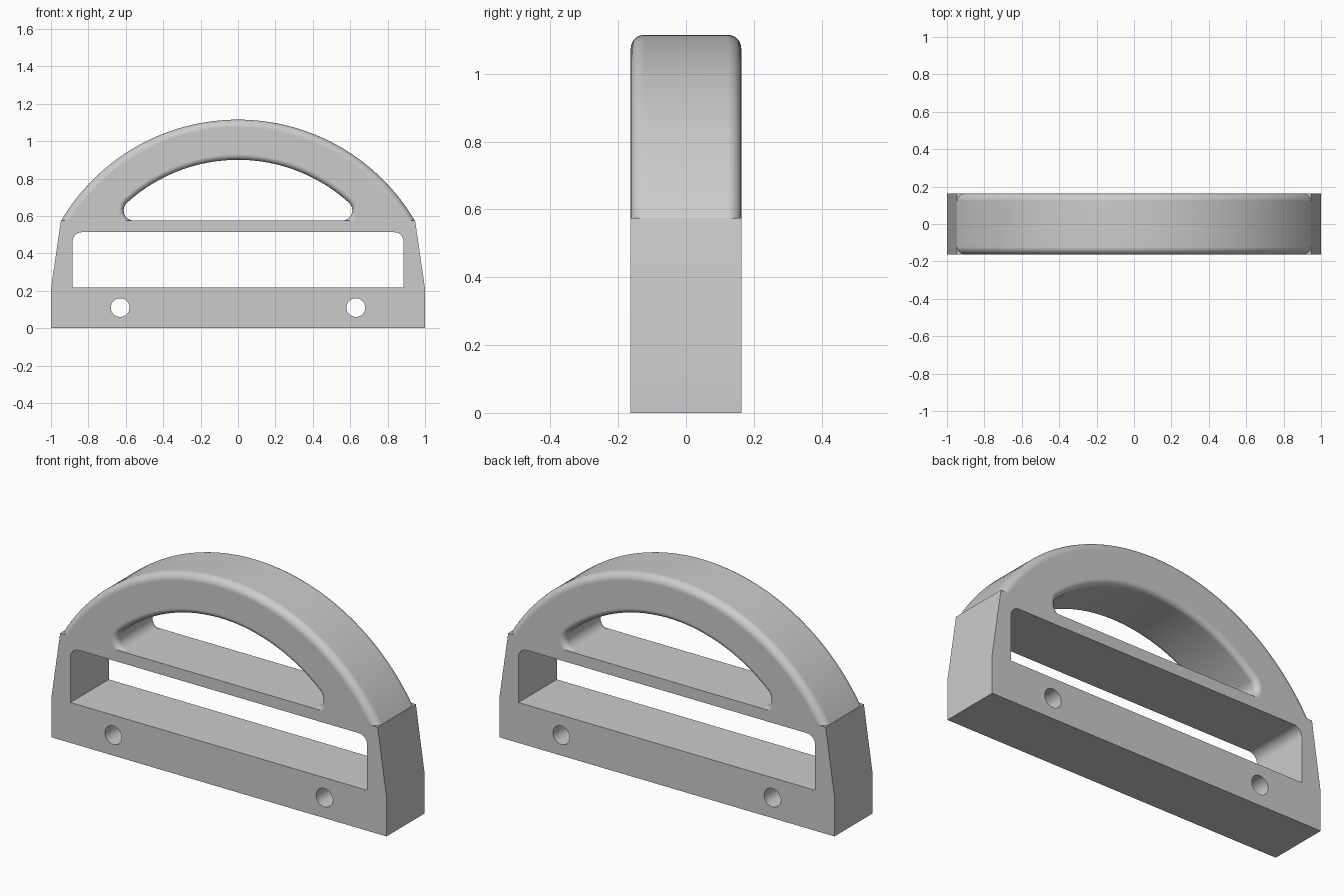
import bpy
import bmesh
from math import sin, cos, pi, sqrt, asin, atan2

if "Cube" in bpy.data.objects:
    bpy.data.objects.remove(bpy.data.objects["Cube"])

HALF = 0.163               # half thickness of the handle
CZ = 0.018                 # height of the centre shared by both arcs
OUTER, INNER = 1.097, 0.882
SHOULDER = 0.575           # height where the arch meets the base
ROUND = 0.04               # edge rounding
STEPS = 7

grey = bpy.data.materials.new("light grey")
grey.use_nodes = True
colour = (0.6, 0.6, 0.6, 1)
grey.diffuse_color = colour
grey.node_tree.nodes["Principled BSDF"].inputs["Base Color"].default_value = colour


def arc(cx, cz, r, a, b, n):
    return [(cx + r * cos(a + (b - a) * i / n), cz + r * sin(a + (b - a) * i / n))
            for i in range(n + 1)]


def loft(name, sections):
    """Skin a solid through (y, outline) sections with equal point counts."""
    bm = bmesh.new()
    rings = [[bm.verts.new((x, y, z)) for x, z in pts] for y, pts in sections]
    for a, b in zip(rings, rings[1:]):
        for i in range(len(a)):
            j = (i + 1) % len(a)
            bm.faces.new((a[i], a[j], b[j], b[i]))
    bm.faces.new(rings[0])
    bm.faces.new(rings[-1])
    bmesh.ops.recalc_face_normals(bm, faces=bm.faces)
    mesh = bpy.data.meshes.new(name)
    bm.to_mesh(mesh)
    bm.free()
    mesh.materials.append(grey)
    obj = bpy.data.objects.new(name, mesh)
    bpy.context.collection.objects.link(obj)
    return obj


def rounded_layers(r):
    """Pairs of (y, offset) following a quarter round at both faces."""
    front = [(-HALF + r * (1 - cos(pi / 2 * i / STEPS)),
              r * (1 - sin(pi / 2 * i / STEPS))) for i in range(STEPS + 1)]
    # equal angular steps, from the face inwards
    return front + [(-y, d) for y, d in reversed(front)]


def body_outline(d):
    r = OUTER - d
    a = asin((SHOULDER - CZ) / r)
    return [(-1, 0), (1, 0), (1, 0.21), (0.947, SHOULDER),
            *arc(0, CZ, r, a, pi - a, 64), (-0.947, SHOULDER), (-1, 0.21)]


def grip_outline(d):
    # arched opening: concentric arc, round ends, flat floor
    rr = 0.055
    ez = SHOULDER + rr
    ex = sqrt((INNER - rr) ** 2 - (ez - CZ) ** 2)
    a = atan2(ez - CZ, ex)
    pts = (arc(ex, ez, rr + d, -pi / 2, a, 14)
           + arc(0, CZ, INNER + d, a, pi - a, 48)[1:-1]
           + arc(-ex, ez, rr + d, pi - a, 3 * pi / 2, 14))
    return [(x, max(z, SHOULDER)) for x, z in pts]


def prism(name, pts):
    return loft(name, [(-0.3, pts), (0.3, pts)])


# Body with rounded arch
handle = loft("handle_body", [(y, body_outline(d)) for y, d in rounded_layers(ROUND)])

# Grip opening, flared at both faces
flare = 0.03
layers = [(-0.3, flare)] + rounded_layers(flare) + [(0.3, flare)]
cutters = [loft("grip_cutter", [(y, grip_outline(d)) for y, d in layers])]

# Slot with rounded upper corners
sx, top, sr = 0.885, 0.513, 0.05
cutters.append(prism("slot_cutter", [(-sx, 0.218), (sx, 0.218),
                                     *arc(sx - sr, top - sr, sr, 0, pi / 2, 10),
                                     *arc(sr - sx, top - sr, sr, pi / 2, pi, 10)]))

# Screw holes
for side in (-1, 1):
    cutters.append(prism("hole_cutter", arc(side * 0.63, 0.11, 0.05, 0, 2 * pi, 32)[:-1]))

bpy.ops.object.select_all(action='DESELECT')
handle.select_set(True)
bpy.context.view_layer.objects.active = handle
for cutter in cutters:
    cutter.hide_render = True
    mod = handle.modifiers.new("cut", 'BOOLEAN')
    mod.operation = 'DIFFERENCE'
    mod.solver = 'EXACT'
    mod.object = cutter
    bpy.ops.object.modifier_apply(modifier=mod.name)
    bpy.data.objects.remove(cutter)

# Smooth curves, crisp corners
bpy.ops.object.shade_smooth_by_angle(angle=pi / 6)
weighted = handle.modifiers.new("weighted normals", 'WEIGHTED_NORMAL')
weighted.keep_sharp = True
